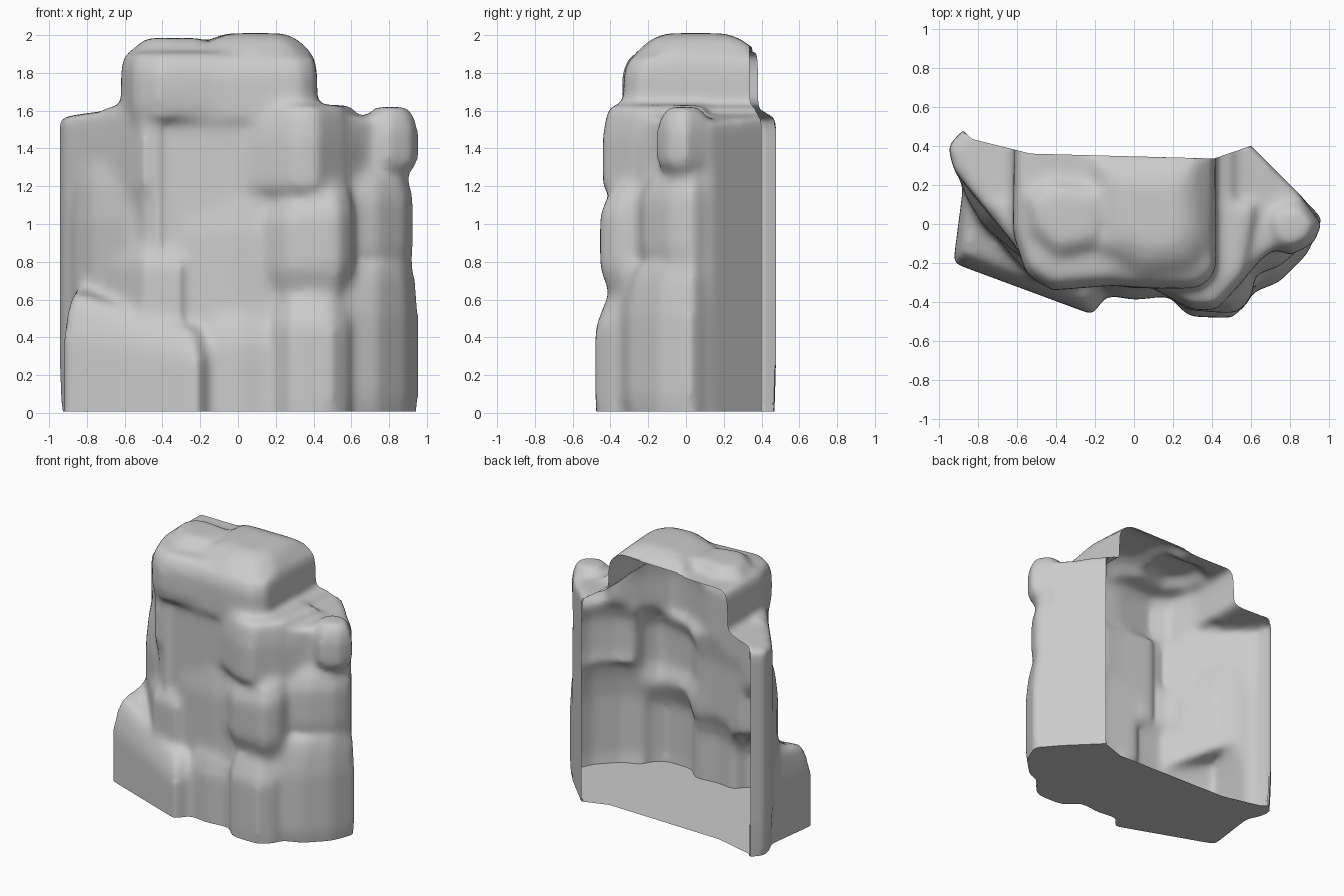
import bpy, bmesh, math

if "Cube" in bpy.data.objects:
    bpy.data.objects.remove(bpy.data.objects["Cube"])

rocks = bmesh.new()


def rock(pts, z0, z1, low=1.0, high=1.0, anchor=0.1, tilt=(0, 0)):
    """Convex boulder from a plan outline, narrowed at foot and head, head tilted in x and y."""
    cx = sum(p[0] for p in pts) / len(pts)
    h = z1 - z0
    part = bmesh.new()
    for t, s in ((0, low), (.25, 1), (.72, 1), (.9, (1 + 2 * high) / 3 + (1 - high) * .2), (1, high)):
        for x, y in pts:
            lift = (tilt[0] * (x - cx) + tilt[1] * (y - anchor)) * t
            part.verts.new((cx + (x - cx) * s, anchor + (y - anchor) * s, z0 + h * t + lift))
    res = bmesh.ops.convex_hull(part, input=part.verts[:])
    loose = {g for g in res["geom_interior"] if isinstance(g, bmesh.types.BMVert)}
    bmesh.ops.delete(part, geom=list(loose), context='VERTS')
    me = bpy.data.meshes.new("tmp")
    part.to_mesh(me)
    part.free()
    rocks.from_mesh(me)
    bpy.data.meshes.remove(me)


# main body: central slab, left fin, right wing with its flat rear panel
rock([(-.5, -.24), (-.1, -.29), (.3, -.31), (.5, -.2), (.5, .6), (-.55, .6)], -.15, 1.62)
rock([(-.955, .4), (-.87, .48), (-.75, .6), (-.3, .6), (-.42, -.28), (-.56, -.17),
      (-.83, .19), (-.92, .27)], -.15, 1.6, .9, 1, .4, (.14, 0))
rock([(.87, .13), (.4, .6), (.2, .6), (.25, -.3), (.5, -.3), (.7, -.14), (.83, -.01)],
     -.15, 1.58, 1, 1, .1, (-.12, 0))

# cap block: domed crown, a shallow dip and a rounded left end
rock([(-.62, -.05), (-.61, .7), (.0, .7), (-.05, -.31), (-.42, -.34), (-.55, -.26)],
     1.55, 1.91, .97, .9, .3)
rock([(-.58, .15), (-.55, -.05), (-.4, -.2), (-.1, -.13), (-.1, .2), (-.45, .25)],
     1.65, 1.985, 1, .6, .05)
rock([(-.2, .7), (.415, .7), (.42, -.25), (.33, -.33), (.1, -.33), (-.2, -.31)],
     1.55, 1.89, 1, .93, .3)
rock([(-.25, .38), (.36, .38), (.39, -.1), (.3, -.24), (.05, -.27), (-.2, -.15)],
     1.65, 2.01, 1, .5, .04)

# left shoulder: big block at the foot, wedges leaning on slab and fin, knuckle below the cap
rock([(-.87, .2), (-.925, -.2), (-.21, -.465), (-.14, -.36), (-.15, .3), (-.86, .3)],
     -.15, .65, 1, .87, .2, (-.18, .22))
rock([(-.93, .35), (-.86, .14), (-.77, -.01), (-.58, -.17), (-.45, .3)],
     .3, 1.3, 1, .84, .35)
rock([(-.78, .2), (-.68, -.1), (-.5, -.3), (-.3, -.32), (-.3, .3)], .35, .95, 1, .68, .1)
rock([(-.72, .1), (-.62, -.1), (-.5, -.28), (-.38, -.25), (-.4, .1)], 1.05, 1.62, .85, .95)

# foot niche in the middle, with the slab swelling out above it
rock([(-.2, .1), (-.15, -.36), (.0, -.39), (.16, -.37), (.2, .1)], -.15, .56, 1, .85)
rock([(-.4, .1), (-.28, -.28), (.0, -.33), (.25, -.32), (.3, .1)], .3, 1.2, 1, .88)

# right stack, lower row
rock([(.17, .1), (.19, -.38), (.28, -.475), (.5, -.48), (.59, -.4), (.62, .1)],
     -.15, .69, .98, .78)
rock([(.5, .15), (.55, -.37), (.74, -.3), (.89, -.15), (.965, .03), (.84, .15)],
     -.15, .78, .88, .85)

# right stack, middle row
rock([(.08, .1), (.14, -.34), (.27, -.44), (.53, -.46), (.61, -.36), (.62, .1)],
     .62, 1.2, .9, .82, .1, (.15, 0))
rock([(.5, .12), (.55, -.28), (.74, -.22), (.88, -.1), (.94, .03), (.86, .12)],
     .72, 1.29, .85, .72)

# right stack, upper row and rounded corner knob
rock([(-.05, .1), (.0, -.28), (.3, -.44), (.42, -.44), (.57, -.28), (.64, .1)],
     1.05, 1.63, .74, .93)
rock([(.5, .1), (.5, -.3), (.6, -.24), (.7, -.12), (.7, .1)], 1.15, 1.57, .9, .9)
rock([(.66, .04), (.7, -.12), (.8, -.16), (.92, -.1), (.96, .0), (.87, .12), (.74, .12)],
     1.22, 1.62, .4, .65, 0)

# fuse all boulders into one weathered surface
mesh = bpy.data.meshes.new("cliff_rock")
rocks.to_mesh(mesh)
rocks.free()
cliff = bpy.data.objects.new("cliff_rock", mesh)
bpy.context.collection.objects.link(cliff)
rem = cliff.modifiers.new("fuse", 'REMESH')
rem.mode = 'VOXEL'
rem.voxel_size = 0.02
smo = cliff.modifiers.new("weather", 'SMOOTH')
smo.factor = 0.5
smo.iterations = 30
deps = bpy.context.evaluated_depsgraph_get()
fused = bpy.data.meshes.new_from_object(cliff.evaluated_get(deps))
cliff.modifiers.clear()
cliff.data = fused

# flat base
bm = bmesh.new()
bm.from_mesh(fused)
bmesh.ops.bisect_plane(bm, geom=bm.verts[:] + bm.edges[:] + bm.faces[:],
                       plane_co=(0, 0, 0.008), plane_no=(0, 0, 1), clear_inner=True)
bmesh.ops.holes_fill(bm, edges=[e for e in bm.edges if e.is_boundary], sides=0)

# open back: trim to a bent rear line and drop everything behind it
LINE = [(-1.1, .49), (-.87, .475), (-.83, .435), (-.53, .36), (.41, .335), (.6, .4), (1.1, .4)]


def rear(x):
    for (xa, ya), (xb, yb) in zip(LINE, LINE[1:]):
        if x <= xb:
            return ya + (yb - ya) * (x - xa) / (xb - xa)
    return LINE[-1][1]


clamped = set()
for v in bm.verts:
    limit = rear(v.co.x)
    if v.co.y >= limit:
        v.co.y = limit
        clamped.add(v)
behind = [f for f in bm.faces if all(v in clamped for v in f.verts)]
bmesh.ops.delete(bm, geom=behind, context='FACES')
bmesh.ops.triangulate(bm, faces=[f for f in bm.faces if len(f.verts) > 4])
bm.to_mesh(fused)
bm.free()

# soft shading with crisp rims
cliff.name = "cliff_rock"
bpy.context.view_layer.objects.active = cliff
cliff.select_set(True)
bpy.ops.object.shade_smooth_by_angle(angle=math.radians(40))
